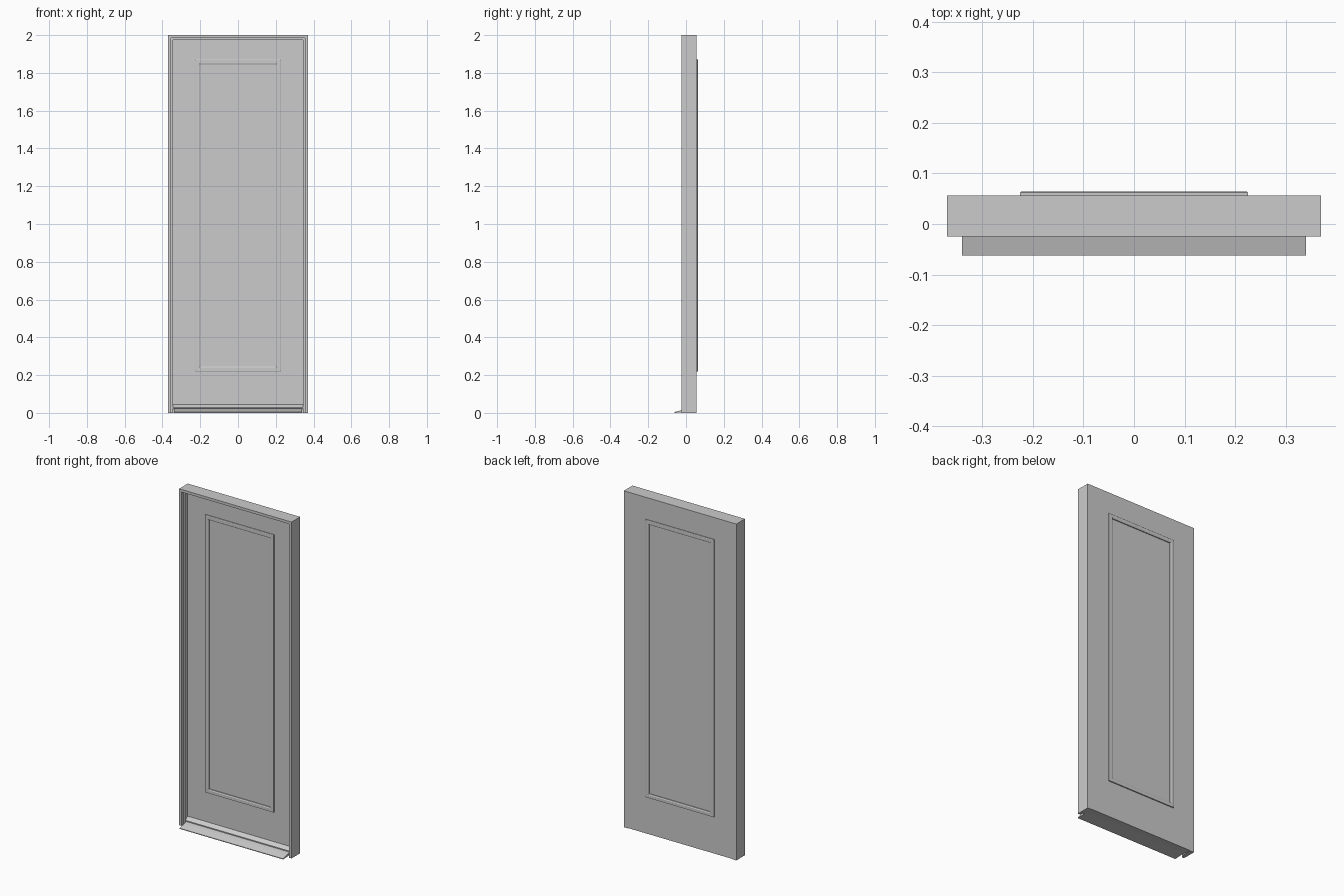
import bpy, bmesh

if "Cube" in bpy.data.objects:
    bpy.data.objects.remove(bpy.data.objects["Cube"])


def make_object(name, bm):
    bmesh.ops.recalc_face_normals(bm, faces=bm.faces)
    mesh = bpy.data.meshes.new(name)
    bm.to_mesh(mesh)
    bm.free()
    obj = bpy.data.objects.new(name, mesh)
    bpy.context.collection.objects.link(obj)
    return obj


def box(name, x0, x1, y0, y1, z0, z1):
    bm = bmesh.new()
    bmesh.ops.create_cube(bm, size=1)
    for v in bm.verts:
        v.co.x = x0 if v.co.x < 0 else x1
        v.co.y = y0 if v.co.y < 0 else y1
        v.co.z = z0 if v.co.z < 0 else z1
    return make_object(name, bm)


def extrude_x(name, profile, half_width):
    """Extrude a (y, z) profile across the door."""
    bm = bmesh.new()
    face = bm.faces.new([bm.verts.new((-half_width, y, z)) for y, z in profile])
    new = bmesh.ops.extrude_face_region(bm, geom=[face])["geom"]
    for v in new:
        if isinstance(v, bmesh.types.BMVert):
            v.co.x = half_width
    return make_object(name, bm)


def sweep(name, profile, half_width, z0, z1, closed):
    """Mitre a (inset, y) profile round a rectangle, or up, over and down."""
    bm = bmesh.new()
    rings = []
    for sx, top in ((-1, False), (-1, True), (1, True), (1, False)):
        ring = []
        for inset, y in profile:
            z = z1 - inset if top else (z0 + inset if closed else z0)
            ring.append(bm.verts.new((sx * (half_width - inset), y, z)))
        rings.append(ring)
    n = len(profile)
    for i in range(4 if closed else 3):
        a, b = rings[i], rings[(i + 1) % 4]
        for j in range(n):
            k = (j + 1) % n
            bm.faces.new((a[j], a[k], b[k], b[j]))
    if not closed:
        bm.faces.new(rings[0])
        bm.faces.new(rings[3])
    return make_object(name, bm)


FRONT, LEAF, BACK = -0.025, 0.018, 0.056

# Rebated frame: two jambs and a head
sweep("door_frame", [(0, FRONT), (0.016, FRONT), (0.016, -0.005),
                     (0.026, -0.005), (0.026, BACK), (0, BACK)],
      0.37, 0.0, 2.0, False)

# Door leaf, flush with the back of the frame
box("door_leaf", -0.344, 0.344, LEAF, BACK, 0.002, 1.974)

# Raised panel mouldings on both faces
for name, y, s in (("front_moulding", LEAF, -1), ("back_moulding", BACK, 1)):
    sweep(name, [(0, y - s * 0.001), (0, y + s * 0.006), (0.003, y + s * 0.008),
                 (0.019, y + s * 0.008), (0.025, y + s * 0.005),
                 (0.025, y - s * 0.001)],
          0.226, 0.22, 1.87, True)

# Sloping weather bar at the foot of the leaf
extrude_x("weather_bar", [(LEAF + 0.001, 0.022), (-0.004, 0.022),
                          (-0.004, 0.028), (LEAF + 0.001, 0.045)], 0.344)

# Sloping sill projecting to the front
extrude_x("sill", [(LEAF, 0.004), (-0.062, 0.0), (-0.062, 0.004),
                   (FRONT, 0.014), (LEAF, 0.023)], 0.34)
